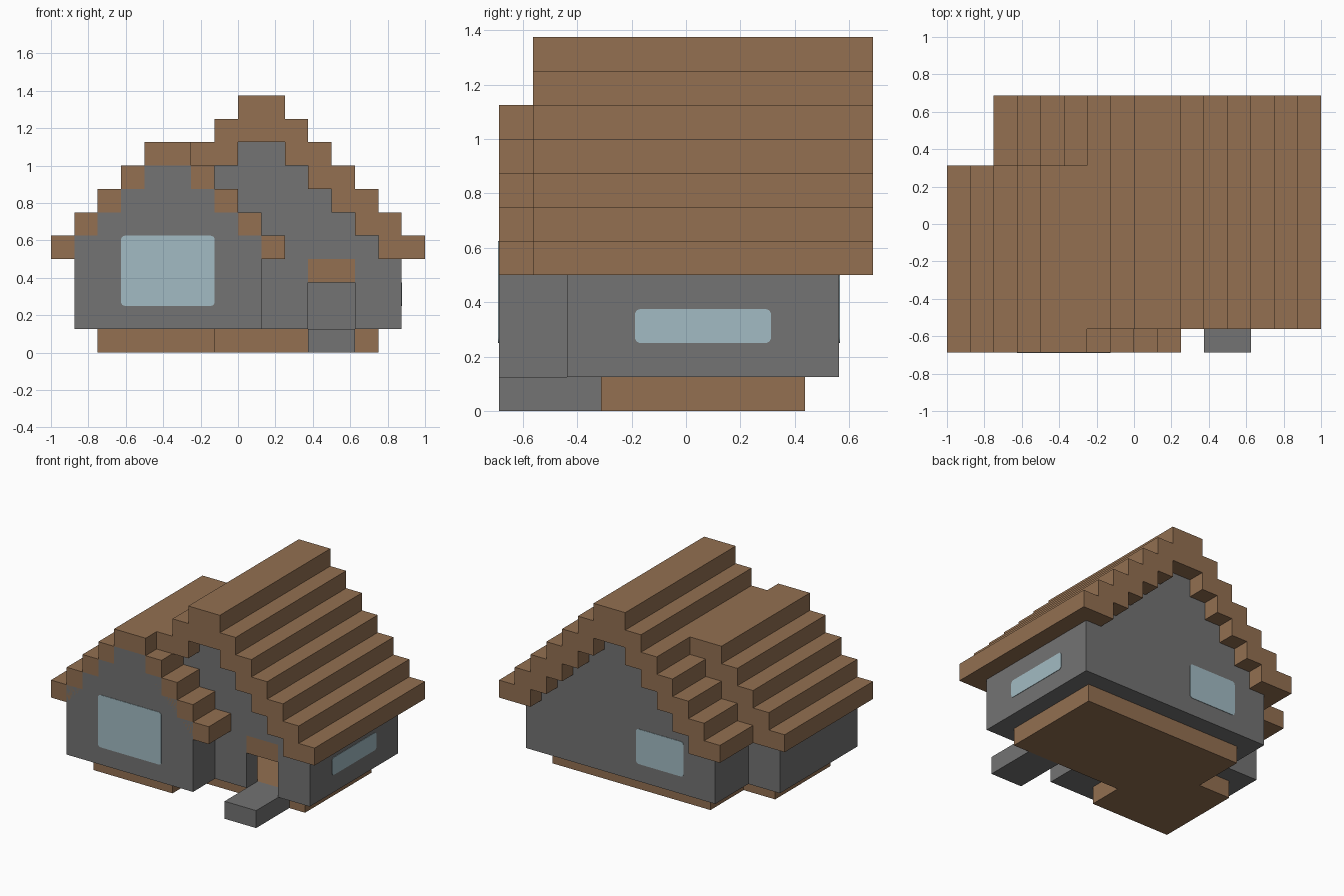
import bpy, bmesh, math

if "Cube" in bpy.data.objects:
    bpy.data.objects.remove(bpy.data.objects["Cube"], do_unlink=True)

S = 0.125                      # one block
FRONT, BACK = -3.5 * S, 4.5 * S   # outer faces of the main walls
WING_FRONT, WING_BACK = -5.5 * S, 1.5 * S


def material(name, rgb):
    lin = [((c / 255 + 0.055) / 1.055) ** 2.4 for c in rgb] + [1]
    m = bpy.data.materials.new(name)
    m.use_nodes = True
    m.diffuse_color = lin
    m.node_tree.nodes["Principled BSDF"].inputs["Base Color"].default_value = lin
    return m


WOOD = material("brown_wood", (147, 112, 81))
STONE = material("grey_stone", (115, 115, 115))
GLASS = material("pale_blue_glass", (162, 187, 195))


def prism(name, profile, a0, a1, mat, axis="y"):
    """Extrude a (u, z) outline along y, or along x."""
    bm = bmesh.new()
    profile = list(dict.fromkeys(profile))
    rings = [[bm.verts.new((u, a, z) if axis == "y" else (a, u, z))
              for u, z in profile] for a in (a0, a1)]
    n = len(profile)
    bm.faces.new(rings[0])
    bm.faces.new(rings[1][::-1])
    for i in range(n):
        j = (i + 1) % n
        bm.faces.new((rings[0][i], rings[1][i], rings[1][j], rings[0][j]))
    bmesh.ops.recalc_face_normals(bm, faces=bm.faces)
    me = bpy.data.meshes.new(name)
    bm.to_mesh(me)
    bm.free()
    me.materials.append(mat)
    ob = bpy.data.objects.new(name, me)
    bpy.context.collection.objects.link(ob)
    return ob


def box(name, x0, x1, y0, y1, z0, z1, mat):
    return prism(name, [(x0, z0), (x1, z0), (x1, z1), (x0, z1)], y0, y1, mat)


def stair(cx, top, n):
    """Stepped gable line from the lower left, over the ridge, to the lower right."""
    right = []
    for i in range(n):
        x, z = cx + S * (i + 1), top - S * i
        right += [(x, z), (x, z - S)]
    return [(2 * cx - x, z) for x, z in reversed(right)] + right


def roof(name, cx, top, n, thick, y0, y1):
    inner = stair(cx, top - thick * S, n - thick)
    prism(name, stair(cx, top, n) + inner[::-1], y0, y1, WOOD)


def gable(name, cx, top, n, half, y0):
    feet = [(cx + half, 4 * S), (cx + half, S), (cx - half, S), (cx - half, 4 * S)]
    prism(name, stair(cx, top, n) + feet, y0, y0 + S, STONE)


def window(name, u0, u1, z0, z1, a, axis):
    """Thin rounded plate on a wall."""
    r, pts = 0.02, []
    for k, (u, z) in enumerate([(u1 - r, z1 - r), (u0 + r, z1 - r),
                                (u0 + r, z0 + r), (u1 - r, z0 + r)]):
        for t in range(5):
            ang = math.pi / 2 * (k + t / 4)
            pts.append((u + r * math.cos(ang), z + r * math.sin(ang)))
    prism(name, pts, a - 0.003, a + 0.003, GLASS, axis)


# Floors and doorstep
box("main_floor", -4 * S, 6 * S, FRONT + S, BACK - S, 0, S, WOOD)
box("wing_floor", -6 * S, -S, WING_FRONT + S, WING_BACK - S, 0, S, WOOD)
box("doorstep", 3 * S, 5 * S, WING_FRONT, FRONT + S, 0, S, STONE)

# Main walls: back gable, front gable with a doorway, sides
gable("back_gable_wall", S, 9 * S, 5, 6 * S, BACK - S)
front = [p for p in stair(S, 9 * S, 5) if p[0] >= -S]
front += [(7 * S, 4 * S), (7 * S, S), (5 * S, S), (5 * S, 4 * S),
          (3 * S, 4 * S), (3 * S, S), (-S, S)]
prism("front_gable_wall", front, FRONT, FRONT + S, STONE)
box("door_lintel", 3 * S, 5 * S, FRONT, FRONT + S, 3 * S, 4 * S, WOOD)
box("left_side_wall", 6 * S, 7 * S, FRONT + S, BACK - S, S, 4 * S, STONE)
box("right_side_wall", -5 * S, -4 * S, WING_BACK, BACK - S, S, 4 * S, STONE)

# Wing walls
gable("wing_front_wall", -3 * S, 8 * S, 4, 4 * S, WING_FRONT)
box("wing_inner_wall", -S, S, WING_FRONT + S, FRONT + S, S, 4 * S, STONE)
box("wing_outer_wall", -7 * S, -6 * S, WING_FRONT + S, WING_BACK - S, S, 4 * S, STONE)
box("wing_back_wall", -7 * S, -4 * S, WING_BACK - S, WING_BACK, S, 4 * S, STONE)

# Stepped roofs; the wing's front edge is thinner
roof("main_roof", S, 11 * S, 7, 2, FRONT - S, BACK + S)
roof("wing_roof", -3 * S, 9 * S, 5, 2, WING_FRONT + S, WING_BACK + S)
roof("wing_roof_front_edge", -3 * S, 9 * S, 5, 1, WING_FRONT, WING_FRONT + S)

# Windows
window("wing_window", -5 * S, -S, 2 * S, 5 * S, WING_FRONT, "y")
window("side_window", -1.5 * S, 2.5 * S, 2 * S, 3 * S, 7 * S, "x")
window("back_window", -3 * S, 0, 2 * S, 4 * S, BACK, "y")
